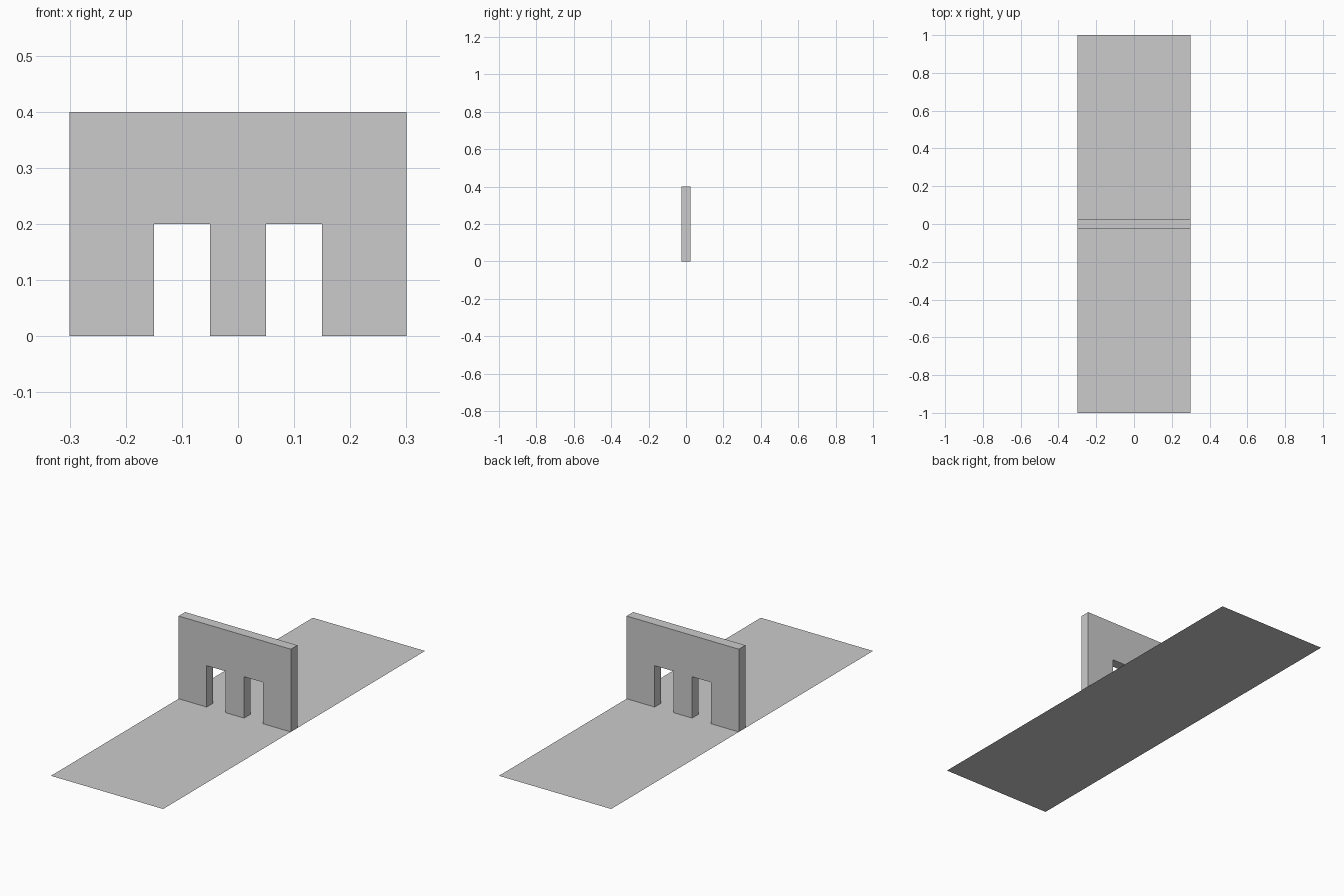
import bpy, bmesh
from mathutils import Vector

if "Cube" in bpy.data.objects:
    bpy.data.objects.remove(bpy.data.objects["Cube"])

WIDTH, LENGTH = 0.6, 2.0
HEIGHT, THICK = 0.4, 0.05
DOOR_IN, DOOR_OUT, DOOR_TOP = 0.05, 0.15, 0.2


def add_object(name, bm):
    mesh = bpy.data.meshes.new(name)
    bm.to_mesh(mesh)
    bm.free()
    obj = bpy.data.objects.new(name, mesh)
    bpy.context.collection.objects.link(obj)
    return obj


# Flat floor strip
bm = bmesh.new()
x, y = WIDTH / 2, LENGTH / 2
bm.faces.new([bm.verts.new(p) for p in ((-x, -y, 0), (x, -y, 0), (x, y, 0), (-x, y, 0))])
add_object("floor", bm)

# Wall with two doorways: half outline mirrored about x = 0, then extruded
half = [(DOOR_IN, 0), (DOOR_IN, DOOR_TOP), (DOOR_OUT, DOOR_TOP),
        (DOOR_OUT, 0), (WIDTH / 2, 0), (WIDTH / 2, HEIGHT)]
outline = half + [(-px, pz) for px, pz in reversed(half)]
bm = bmesh.new()
front = bm.faces.new([bm.verts.new((px, -THICK / 2, pz)) for px, pz in outline])
ext = bmesh.ops.extrude_face_region(bm, geom=[front], use_keep_orig=True)
moved = [g for g in ext["geom"] if isinstance(g, bmesh.types.BMVert)]
bmesh.ops.translate(bm, verts=moved, vec=Vector((0, THICK, 0)))
bmesh.ops.recalc_face_normals(bm, faces=bm.faces)
add_object("doorway_wall", bm)
